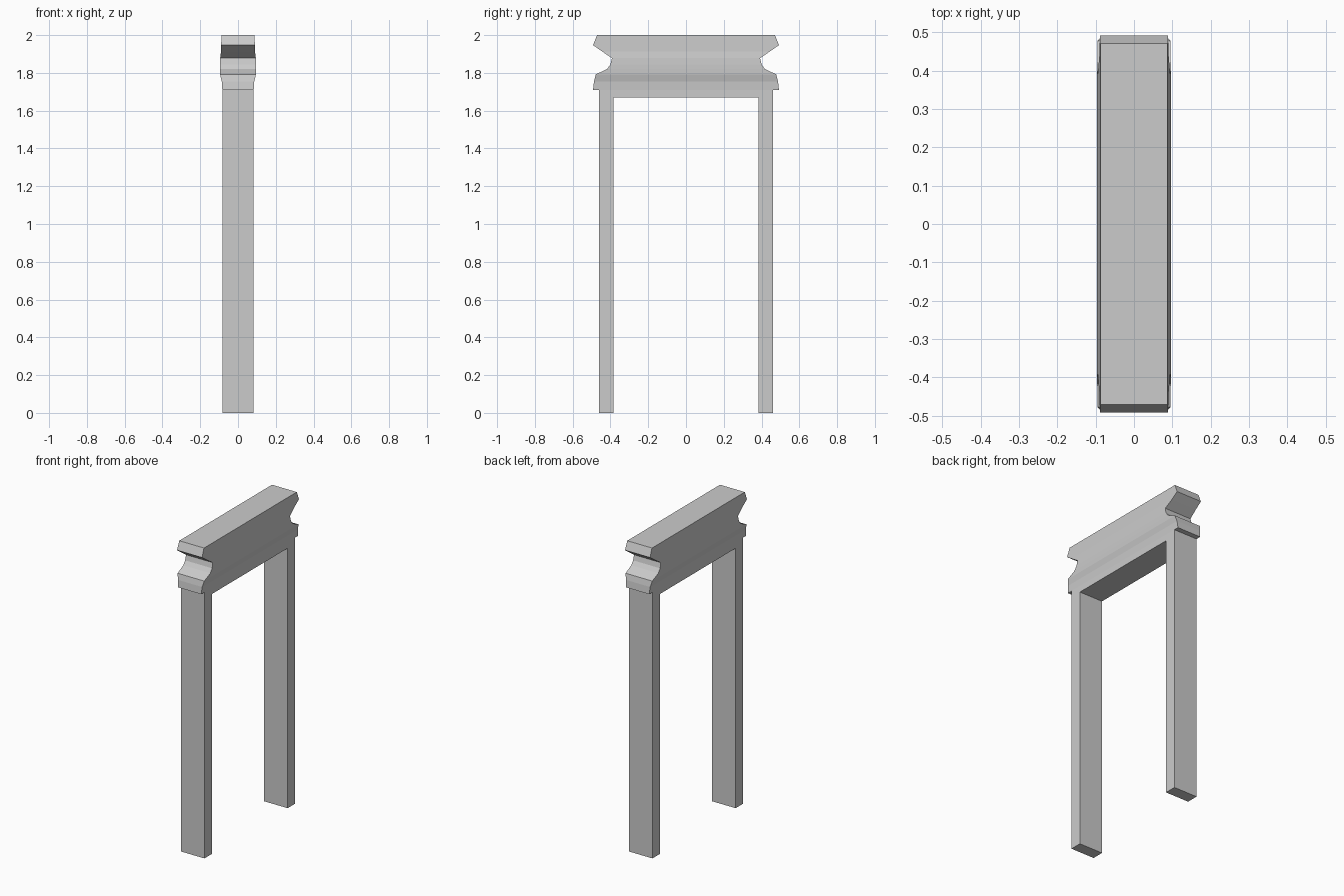
import bpy, bmesh

if "Cube" in bpy.data.objects:
    bpy.data.objects.remove(bpy.data.objects["Cube"])


def add_object(name, bm):
    bmesh.ops.recalc_face_normals(bm, faces=bm.faces)
    mesh = bpy.data.meshes.new(name)
    bm.to_mesh(mesh)
    bm.free()
    obj = bpy.data.objects.new(name, mesh)
    bpy.context.collection.objects.link(obj)
    return obj


HALF_DEPTH, OUTER, INNER = 0.083, 0.46, 0.385
LINTEL_Z, SEAT_Z = 1.67, 1.71

# Door frame: an upside-down U outline extruded along x
half = [(OUTER, SEAT_Z), (OUTER, 0), (INNER, 0), (INNER, LINTEL_Z)]
outline = half + [(-y, z) for y, z in reversed(half)]
bm = bmesh.new()
face = bm.faces.new([bm.verts.new((-HALF_DEPTH, y, z)) for y, z in outline])
ext = bmesh.ops.extrude_face_region(bm, geom=[face], use_keep_orig=True)
bmesh.ops.translate(bm, vec=(2 * HALF_DEPTH, 0, 0),
                    verts=[g for g in ext["geom"] if isinstance(g, bmesh.types.BMVert)])
# Leave the top open where the cornice sits
bmesh.ops.delete(bm, geom=[f for f in bm.faces
                           if all(abs(v.co.z - SEAT_Z) < 1e-5 for v in f.verts)],
                 context='FACES')
add_object("door_frame", bm)

# Moulded cornice: rectangular rings (half x, half y, z) lofted downwards
profile = [
    (0.088, 0.471, 2.0),
    (0.089, 0.492, 1.947),
    (0.090, 0.445, 1.914),
    (0.0945, 0.392, 1.878),
    (0.096, 0.400, 1.845),
    (0.096, 0.418, 1.820),
    (0.095, 0.478, 1.792),
    (0.086, 0.487, 1.755),
    (HALF_DEPTH, 0.492, SEAT_Z),
    (HALF_DEPTH, OUTER, SEAT_Z),
]
bm = bmesh.new()
rings = [[bm.verts.new((sx * x, sy * y, z))
          for sx, sy in ((1, 1), (-1, 1), (-1, -1), (1, -1))]
         for x, y, z in profile]
bm.faces.new(rings[0])
for k, (a, b) in enumerate(zip(rings, rings[1:])):
    for i in range(4):
        j = (i + 1) % 4
        # The underside only overhangs at the two ends
        if k == len(rings) - 2 and i in (1, 3):
            continue
        bm.faces.new((a[i], a[j], b[j], b[i]))
# Underside overhang faces must point down like the rest of the shell points out
add_object("cornice", bm)
